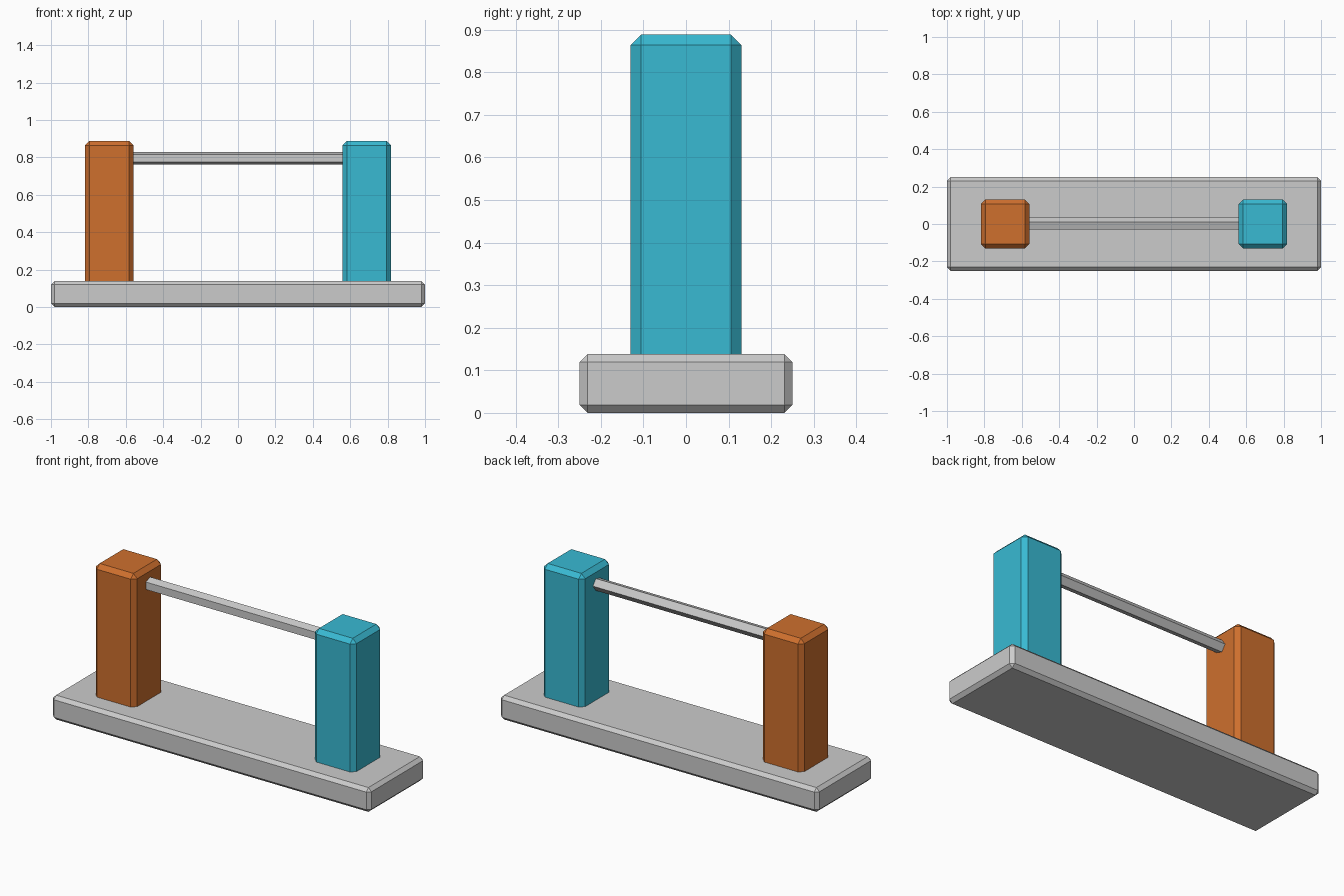
import bpy
from math import pi

if "Cube" in bpy.data.objects:
    bpy.data.objects.remove(bpy.data.objects["Cube"])


def material(name, color):
    mat = bpy.data.materials.new(name)
    mat.diffuse_color = color
    mat.use_nodes = True
    mat.node_tree.nodes["Principled BSDF"].inputs["Base Color"].default_value = mat.diffuse_color
    return mat


def block(name, center, size, bevel, mat=None):
    """Box with single-segment chamfers on every edge."""
    bpy.ops.mesh.primitive_cube_add(size=1, location=center)
    obj = bpy.context.object
    obj.name = name
    obj.scale = size
    bpy.ops.object.transform_apply(location=False, rotation=False, scale=True)
    mod = obj.modifiers.new("chamfer", 'BEVEL')
    mod.width = bevel
    mod.segments = 1
    if mat:
        obj.data.materials.append(mat)
    return obj


# Base plate
BASE_TOP = 0.138
block("base", (0, 0, BASE_TOP / 2), (2, 0.5, BASE_TOP), 0.019)

# Two posts, sunk slightly into the base
POST_X, POST_W, POST_TOP, POST_BOTTOM = 0.689, 0.26, 0.888, 0.1
orange = material("orange", (0.62, 0.16, 0.027, 1))
cyan = material("cyan", (0.04, 0.49, 0.65, 1))
for name, side, mat in (("left_post", -1, orange), ("right_post", 1, cyan)):
    block(name, (side * POST_X, 0, (POST_TOP + POST_BOTTOM) / 2),
          (POST_W, POST_W, POST_TOP - POST_BOTTOM), 0.024, mat)

# Five-sided crossbar running into both posts, one edge pointing back
bpy.ops.mesh.primitive_cylinder_add(vertices=5, radius=0.036, depth=2 * POST_X,
                                    location=(0, 0, 0.795),
                                    rotation=(0, pi / 2, 0))
bpy.context.object.name = "crossbar"
